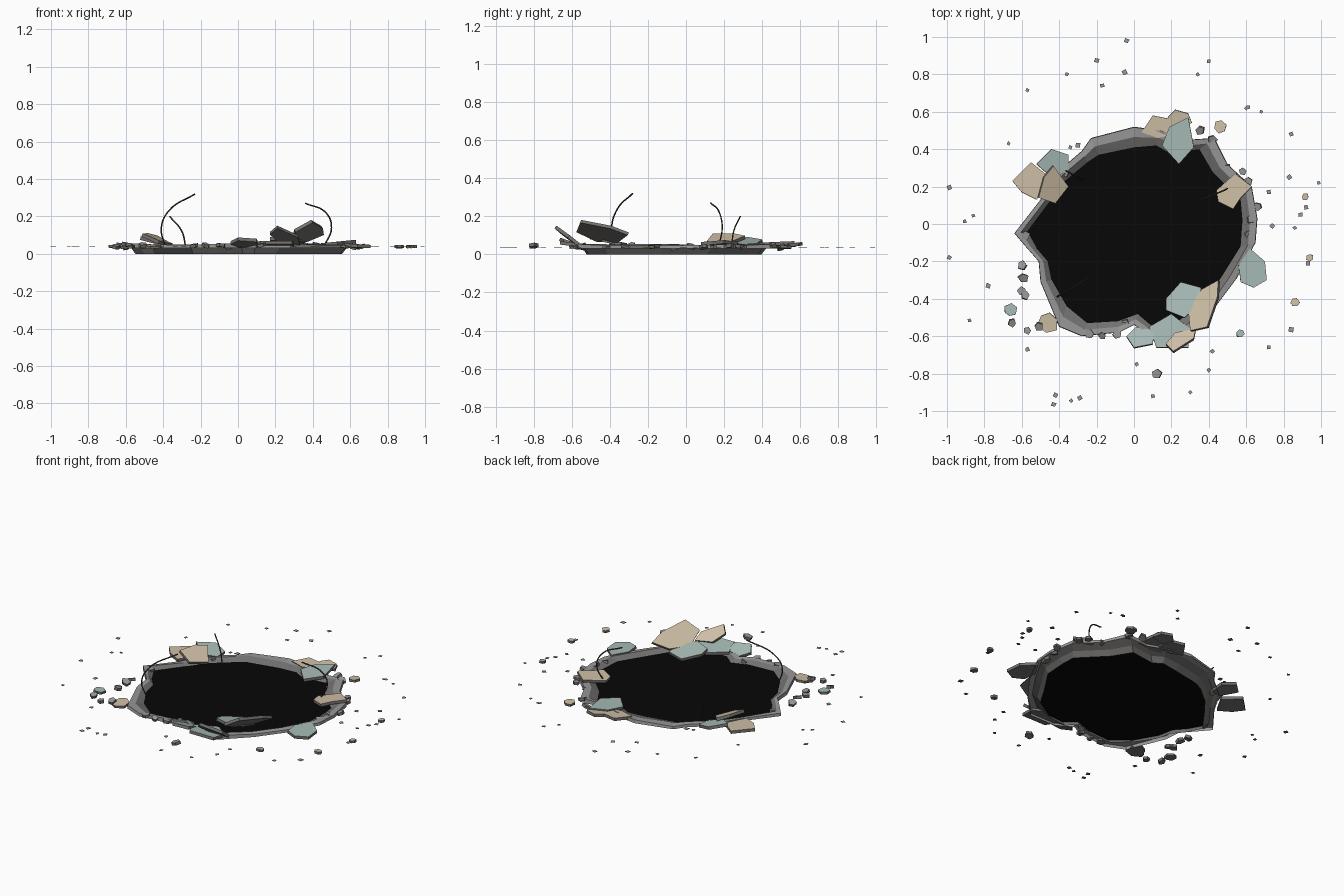
import bpy, bmesh, math, random
from mathutils import Vector

if "Cube" in bpy.data.objects:
    bpy.data.objects.remove(bpy.data.objects["Cube"])

random.seed(4)


def material(name, rgb):
    m = bpy.data.materials.new(name)
    m.diffuse_color = (*rgb, 1)
    m.use_nodes = True
    m.node_tree.nodes["Principled BSDF"].inputs["Base Color"].default_value = m.diffuse_color
    return m


BLACK = material("void_black", (0.002, 0.002, 0.002))
CONCRETE = material("concrete", (0.31, 0.31, 0.31))
BROKEN = material("broken_concrete", (0.17, 0.165, 0.16))
TAN = material("tan_tile", (0.62, 0.52, 0.38))
TEAL = material("teal_tile", (0.39, 0.50, 0.47))
RUST = material("rusty_steel", (0.07, 0.04, 0.025))


def finish(bm, name, mats):
    me = bpy.data.meshes.new(name)
    bm.to_mesh(me)
    bm.free()
    for m in mats:
        me.materials.append(m)
    ob = bpy.data.objects.new(name, me)
    bpy.context.collection.objects.link(ob)
    return ob


# Hole outline: outer lip and inner edge, matched point for point
outer = [(-.64, -.05), (-.50, .13), (-.42, .27), (-.28, .39), (-.23, .46), (0, .52), (.15, .50),
         (.28, .45), (.43, .46), (.50, .32), (.63, .20), (.66, .03), (.65, -.10), (.55, -.29),
         (.43, -.45), (.28, -.60), (.10, -.60), (0, -.54), (-.08, -.58), (-.28, -.60),
         (-.40, -.55), (-.50, -.31), (-.51, -.20), (-.58, -.12)]
inner = [(-.57, -.04), (-.45, .12), (-.37, .23), (-.25, .33), (-.19, .37), (0, .41), (.12, .42),
         (.19, .38), (.35, .40), (.42, .28), (.57, .13), (.58, .02), (.57, -.12), (.47, -.28),
         (.38, -.42), (.22, -.53), (.09, -.54), (.02, -.48), (-.09, -.52), (-.25, -.53),
         (-.36, -.44), (-.44, -.30), (-.46, -.20), (-.52, -.13)]

# Cracked rim: skirt, top lip, then a broken slope running down past the void
bm = bmesh.new()
rings = []
for t, z in ((0.0, .03), (0.03, .05), (0.5, .048), (1.0, .030), (1.3, .0)):
    rings.append([bm.verts.new((o[0] + (i[0] - o[0]) * t, o[1] + (i[1] - o[1]) * t,
                                z + (random.uniform(-.005, .007) if 0 < t < 1 else 0)))
                  for o, i in zip(outer, inner)])
n = len(outer)
for k in range(4):
    for j in range(n):
        a, b = rings[k], rings[k + 1]
        f = bm.faces.new((a[j], a[(j + 1) % n], b[(j + 1) % n], b[j]))
        f.material_index = 1 if k >= 2 else 0
bmesh.ops.recalc_face_normals(bm, faces=bm.faces)
finish(bm, "cracked_rim", [CONCRETE, BROKEN])

# Black void sheet filling the hole
bm = bmesh.new()
f = bm.faces.new([bm.verts.new((x, y, .03)) for x, y in inner])
f.normal_update()
if f.normal.z < 0:
    f.normal_flip()
bmesh.ops.triangulate(bm, faces=bm.faces)
finish(bm, "void_sheet", [BLACK])


def slab(name, pts, z, gx=0.0, gy=0.0, tile=None, thick=.018):
    """Flat broken plate lying on the plane z + gx*dx + gy*dy, top face coloured."""
    cx = sum(p[0] for p in pts) / len(pts)
    cy = sum(p[1] for p in pts) / len(pts)
    nrm = Vector((-gx, -gy, 1)).normalized()
    bm = bmesh.new()
    top = [bm.verts.new((x, y, z + gx * (x - cx) + gy * (y - cy))) for x, y in pts]
    bot = [bm.verts.new(v.co - nrm * thick) for v in top]
    bm.faces.new(top).material_index = 1
    bm.faces.new(bot[::-1])
    for j in range(len(pts)):
        k = (j + 1) % len(pts)
        bm.faces.new((top[j], bot[j], bot[k], top[k]))
    bmesh.ops.recalc_face_normals(bm, faces=bm.faces)
    finish(bm, name, [BROKEN, tile or CONCRETE])


def ngon(x, y, r, sides):
    a0 = random.uniform(0, 6.28)
    return [(x + r * random.uniform(.8, 1.1) * math.cos(a0 + 2 * math.pi * i / sides),
             y + r * random.uniform(.8, 1.1) * math.sin(a0 + 2 * math.pi * i / sides))
            for i in range(sides)]


# Large tiled slabs around the rim
slab("left_slab_flat", [(-.65, .23), (-.55, .33), (-.45, .25), (-.52, .13), (-.60, .17)], .055, -.05, 0, TAN)
slab("left_slab_raised", [(-.51, .14), (-.48, .25), (-.43, .31), (-.35, .20), (-.42, .11)], .088, -.4, .12, TAN)
slab("left_slab_back", [(-.52, .32), (-.44, .40), (-.35, .37), (-.35, .29), (-.43, .24)], .07, -.22, .05, TEAL)
slab("back_slab_left", [(.04, .49), (.10, .58), (.20, .56), (.22, .48), (.13, .46)], .055, 0, .05, TAN)
slab("back_slab_right", [(.18, .57), (.22, .61), (.29, .59), (.31, .54), (.22, .51)], .06, 0, .1, TAN)
slab("back_slab_front", [(.15, .42), (.19, .52), (.29, .57), (.32, .41), (.24, .32)], .062, .03, .05, TEAL)
slab("right_slab", [(.45, .12), (.44, .18), (.54, .27), (.63, .20), (.57, .14), (.53, .08)], .065, .1, 0, TAN)
slab("right_slab_low", [(.57, -.31), (.56, -.22), (.62, -.13), (.70, -.20), (.71, -.30), (.64, -.34)],
     .052, -.05, 0, TEAL)
slab("front_slab_inner", [(.17, -.46), (.17, -.40), (.25, -.31), (.36, -.34), (.34, -.43), (.27, -.50)],
     .078, 0, -.2, TEAL)
slab("front_slab_tall", [(.29, -.46), (.36, -.35), (.45, -.30), (.445, -.39), (.39, -.55), (.30, -.57)],
     .122, .65, -.42, TAN)
slab("front_slab_left", [(-.04, -.60), (.01, -.55), (.11, -.57), (.10, -.64), (0, -.66)], .068, 0, -.35, TEAL)
slab("front_slab_middle", [(.08, -.55), (.20, -.48), (.30, -.56), (.29, -.66), (.12, -.66)], .06, 0, -.12, TEAL)
slab("front_slab_leaning", [(.17, -.64), (.22, -.58), (.33, -.56), (.32, -.61), (.21, -.68)], .1, .05, -.8, TAN)

# Small tile fragments
for i, (x, y, r, tile) in enumerate([
        (.46, .52, .037, TAN), (-.46, -.53, .06, TAN), (-.66, -.46, .038, TEAL), (.57, -.585, .025, TEAL),
        (.86, -.42, .025, TAN), (.94, -.18, .022, TAN), (.915, .145, .02, TAN)]):
    slab(f"tile_fragment_{i}", ngon(x, y, r, 6), .046, random.uniform(-.1, .1), random.uniform(-.1, .1), tile, .015)

# Concrete rubble near the edge
rubble = [(-.60, -.22), (-.59, -.29), (-.60, -.36), (-.58, -.38), (-.65, -.53), (-.57, -.57), (-.51, -.55),
          (-.17, -.60), (-.05, -.53), (-.24, -.59), (-.09, -.59), (.35, .50), (.42, .45), (.66, .09),
          (.63, .03), (.62, -.06), (.12, -.80), (-.37, .27), (.58, .28), (.61, .23), (.50, .30), (-.58, -.06)]
for i, (x, y) in enumerate(rubble):
    slab(f"rubble_{i}", ngon(x, y, random.uniform(.018, .028), 5), random.uniform(.044, .056),
         random.uniform(-.4, .4), random.uniform(-.4, .4), None, .018)

# Scattered grit: paper-thin flakes
grit = [(-.04, .98), (-.20, .875), (-.36, .80), (-.17, .74), (-.57, .715), (-.05, .81), (.40, .87), (.34, .80),
        (.61, .625), (.68, .60), (-.67, .43), (.84, .48), (.987, .22), (-.987, .195), (-.905, .015),
        (-.86, .045), (-.987, -.18), (-.78, -.33), (-.88, -.515), (-.57, -.67), (-.43, -.965), (-.42, -.915),
        (-.335, -.945), (-.29, -.93), (.10, -.92), (.30, -.90), (.015, -.75), (.40, -.78), (.42, -.68),
        (.72, -.66), (.84, -.565), (.89, .05), (.86, -.02), (.74, -.01), (.83, .25), (.72, .17), (-.30, .42),
        (-.34, .41), (.60, .62), (.92, .09), (.93, -.21)]
for i, (x, y) in enumerate(grit):
    slab(f"grit_{i}", ngon(x, y, random.uniform(.012, .018), 4), .038, 0, 0, None, .002)

# Bent reinforcing bars
bars = {"rebar_front_left": [(-.39, -.37, .04), (-.41, -.39, .14), (-.37, -.365, .23), (-.23, -.28, .32)],
        "rebar_right": [(.46, .17, .04), (.50, .19, .14), (.47, .175, .22), (.36, .13, .27)],
        "rebar_back_left": [(-.28, .24, .04), (-.30, .25, .12), (-.365, .285, .2)]}
for name, pts in bars.items():
    cu = bpy.data.curves.new(name, 'CURVE')
    cu.dimensions = '3D'
    cu.bevel_depth = .004
    cu.bevel_resolution = 1
    cu.use_fill_caps = True
    sp = cu.splines.new('BEZIER')
    sp.bezier_points.add(len(pts) - 1)
    for bp, p in zip(sp.bezier_points, pts):
        bp.co = p
        bp.handle_left_type = bp.handle_right_type = 'AUTO'
    sp.resolution_u = 6
    cu.materials.append(RUST)
    bpy.context.collection.objects.link(bpy.data.objects.new(name, cu))
